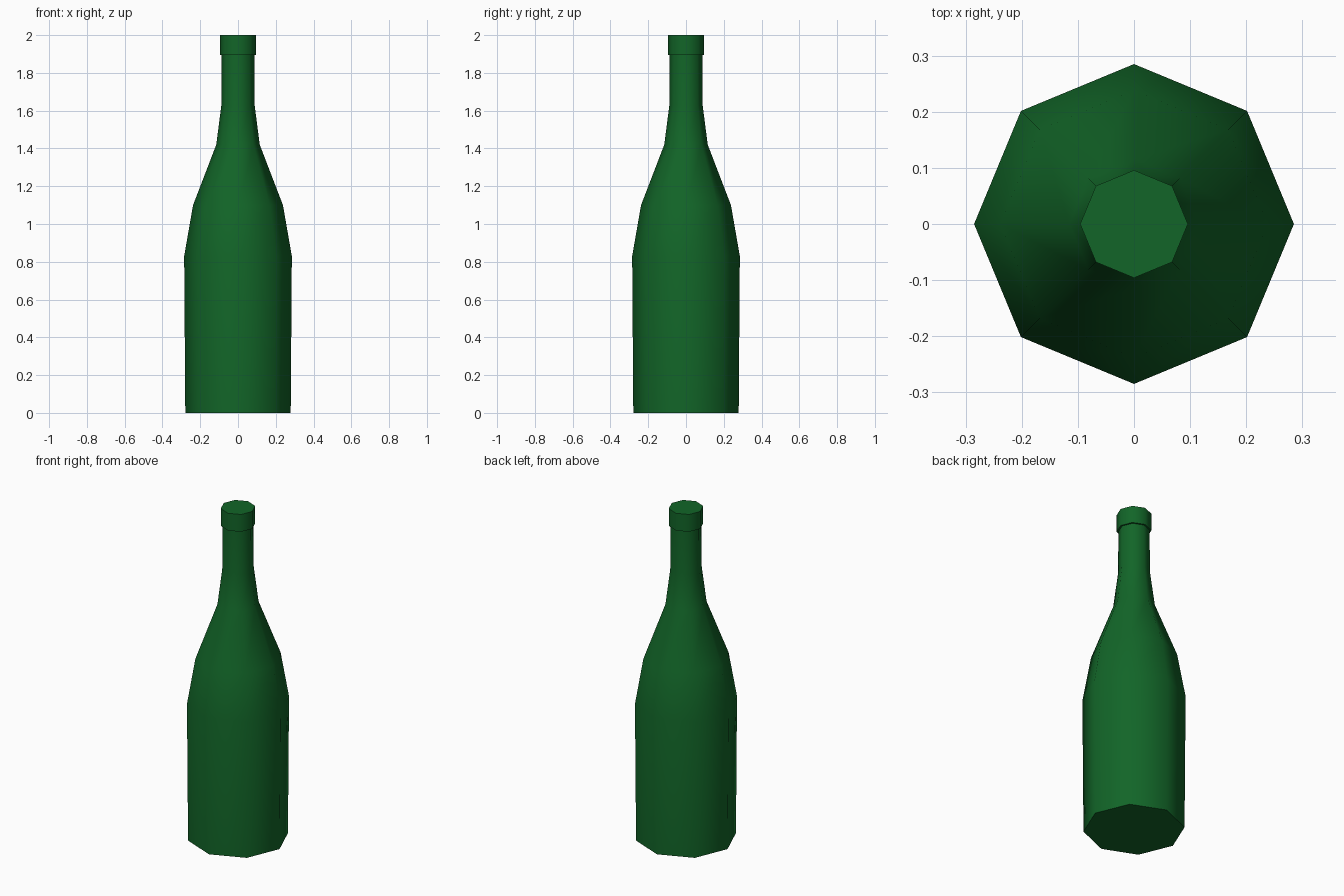
import bpy, bmesh, math

cube = bpy.data.objects.get("Cube")
if cube:
    bpy.data.objects.remove(cube, do_unlink=True)

SIDES = 8

glass = bpy.data.materials.new("bottle green")
glass.use_nodes = True
color = (0.006, 0.13, 0.021, 1)
glass.diffuse_color = color
glass.node_tree.nodes["Principled BSDF"].inputs["Base Color"].default_value = color


def lathe(name, profile):
    """Turn a (radius, height) profile into a closed eight-sided solid."""
    bm = bmesh.new()
    rings = []
    for r, z in profile:
        angles = [math.tau * i / SIDES for i in range(SIDES)]
        rings.append([bm.verts.new((r * math.cos(a), r * math.sin(a), z)) for a in angles])
    for low, high in zip(rings, rings[1:]):
        for i in range(SIDES):
            j = (i + 1) % SIDES
            bm.faces.new((low[i], low[j], high[j], high[i]))
    bm.faces.new(rings[0][::-1])
    bm.faces.new(rings[-1])
    mesh = bpy.data.meshes.new(name)
    bm.to_mesh(mesh)
    bm.free()
    mesh.materials.append(glass)
    obj = bpy.data.objects.new(name, mesh)
    bpy.context.collection.objects.link(obj)
    bpy.ops.object.select_all(action="DESELECT")
    obj.select_set(True)
    bpy.context.view_layer.objects.active = obj
    bpy.ops.object.shade_smooth_by_angle(angle=math.radians(50))
    return obj


# Body, sloping shoulder and neck
lathe("bottle_body", [(0.279, 0), (0.285, 0.83), (0.238, 1.1),
                      (0.115, 1.42), (0.088, 1.63), (0.086, 1.9)])

# Collar at the mouth
lathe("bottle_collar", [(0.096, 1.895), (0.096, 2.0)])
